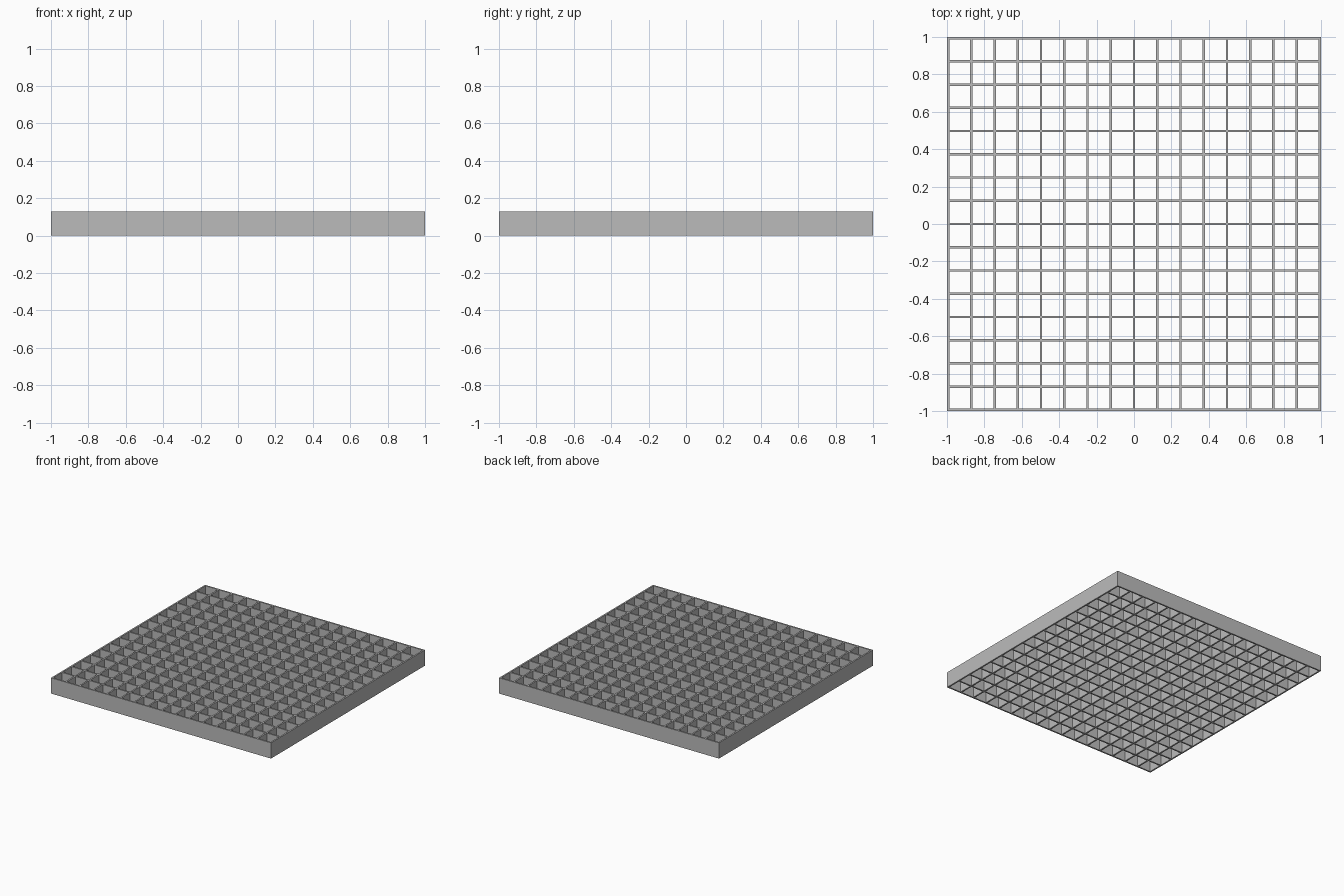
import bpy
import bmesh

CELLS = 16        # openings along each side
WALL = 0.0125     # thickness of the lattice walls
HEIGHT = 0.129
PITCH = (2 - WALL) / CELLS
STRIPS = 2 * CELLS + 1

cube = bpy.data.objects.get("Cube")
if cube:
    bpy.data.objects.remove(cube, do_unlink=True)

grey = bpy.data.materials.new("plain grey")
grey.use_nodes = True
colour = (0.5, 0.5, 0.5, 1)
grey.diffuse_color = colour
grey.node_tree.nodes["Principled BSDF"].inputs["Base Color"].default_value = colour


def line_index(value):
    """Number of the grid line at an evenly spaced coordinate."""
    return round((value + 1) / 2 * STRIPS)


def wall_edge(value):
    """Move an evenly spaced grid line to the edge of its wall."""
    cell, side = divmod(line_index(value), 2)
    return -1 + cell * PITCH + side * WALL


# Flat lattice: narrow wall strips alternate with wide openings
bm = bmesh.new()
bmesh.ops.create_grid(bm, x_segments=STRIPS, y_segments=STRIPS, size=1)
openings = []
for face in bm.faces:
    centre = face.calc_center_median()
    column = int((centre.x + 1) / 2 * STRIPS)
    row = int((centre.y + 1) / 2 * STRIPS)
    if column % 2 and row % 2:
        openings.append(face)
bmesh.ops.delete(bm, geom=openings, context='FACES')
for vert in bm.verts:
    vert.co.x = wall_edge(vert.co.x)
    vert.co.y = wall_edge(vert.co.y)

mesh = bpy.data.meshes.new("lattice_panel")
bm.to_mesh(mesh)
bm.free()
mesh.materials.append(grey)
panel = bpy.data.objects.new("lattice_panel", mesh)
bpy.context.collection.objects.link(panel)

# Raise the lattice to full height
depth = panel.modifiers.new("panel_depth", 'SOLIDIFY')
depth.thickness = HEIGHT
depth.offset = 1
